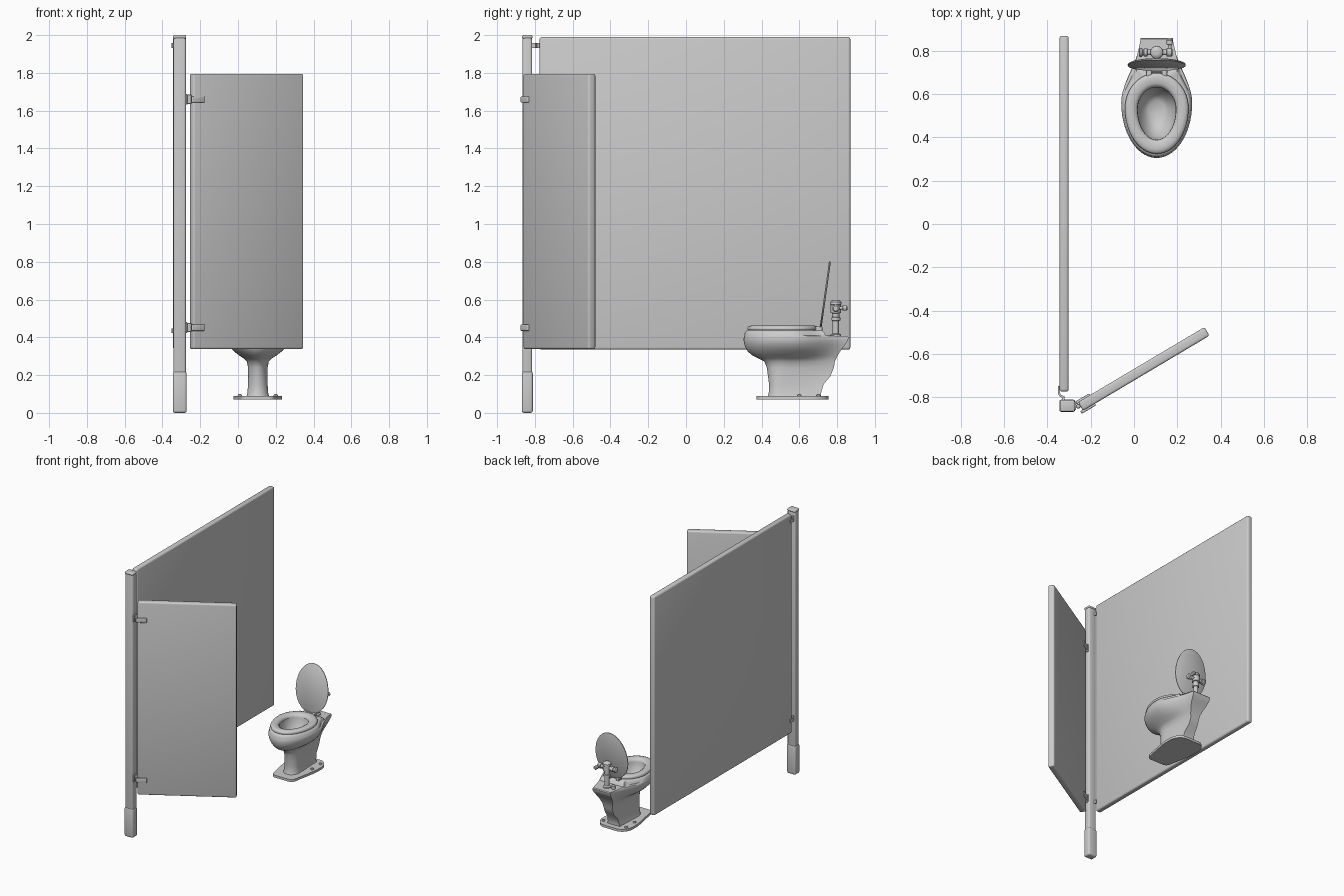
import bpy, bmesh, math
from mathutils import Matrix, Vector

CX = 0.105  # toilet centre line


def finish(name, bm, angle=35):
    bmesh.ops.recalc_face_normals(bm, faces=bm.faces)
    me = bpy.data.meshes.new(name)
    bm.to_mesh(me)
    bm.free()
    ob = bpy.data.objects.new(name, me)
    bpy.context.collection.objects.link(ob)
    bpy.ops.object.select_all(action='DESELECT')
    ob.select_set(True)
    bpy.context.view_layer.objects.active = ob
    bpy.ops.object.shade_smooth_by_angle(angle=math.radians(angle))
    return ob


def box(name, lo, hi, bevel=0.0, segs=3, mat=None):
    lo, hi = Vector(lo), Vector(hi)
    bm = bmesh.new()
    bmesh.ops.create_cube(bm, size=1)
    for v in bm.verts:
        v.co = Vector([(lo[i] + hi[i]) / 2 + v.co[i] * (hi[i] - lo[i]) for i in range(3)])
    if bevel:
        bmesh.ops.bevel(bm, geom=bm.edges[:], offset=bevel, segments=segs, profile=0.5, affect='EDGES')
    if mat:
        bm.transform(mat)
    return finish(name, bm)


def loft(name, rings, mat=None, wrap=False, angle=35):
    bm = bmesh.new()
    rows = [[bm.verts.new(p) for p in r] for r in rings]
    pairs = list(zip(rows, rows[1:])) + ([(rows[-1], rows[0])] if wrap else [])
    n = len(rows[0])
    for a, b in pairs:
        for i in range(n):
            bm.faces.new((a[i], a[(i + 1) % n], b[(i + 1) % n], b[i]))
    if not wrap:
        bm.faces.new(rows[0])
        bm.faces.new(rows[-1])
    if mat:
        bm.transform(mat)
    return finish(name, bm, angle)


def turned(name, profile, start, axis, n=24):
    """Lathe of (distance along axis, radius) pairs."""
    rings = [[(r * math.cos(2 * math.pi * i / n), r * math.sin(2 * math.pi * i / n), d)
              for i in range(n)] for d, r in profile]
    rot = Vector((0, 0, 1)).rotation_difference(Vector(axis)).to_matrix().to_4x4()
    return loft(name, rings, Matrix.Translation(start) @ rot)


def ring(z, yf, yc, yb, w, wb=None):
    """Bowl outline: round front, back either round or tapering to half width wb."""
    half = []
    for i in range(15):
        a = math.pi / 2 * i / 14
        half.append((w * math.sin(a), yc - (yc - yf) * math.cos(a), z))
    for i in range(1, 13):
        s = i / 12
        if wb is None:
            a = s * math.radians(86)
            half.append((w * math.cos(a), yc + (yb - yc) * math.sin(a), z))
        else:
            half.append((w + (wb - w) * s * s * (3 - 2 * s), yc + (yb - yc) * s, z))
    return half + [(-x, y, zz) for x, y, zz in reversed(half[1:])]


def prism(name, pts, z0, z1, bevel=0.0, mat=None):
    bm = bmesh.new()
    f = bm.faces.new([bm.verts.new((x, y, z0)) for x, y in pts])
    ext = bmesh.ops.extrude_face_region(bm, geom=[f])['geom']
    for v in ext:
        if isinstance(v, bmesh.types.BMVert):
            v.co.z = z1
    if bevel:
        up = [e for e in bm.edges if abs(e.verts[0].co.z - e.verts[1].co.z) > 1e-4]
        bmesh.ops.bevel(bm, geom=up, offset=bevel, segments=5, profile=0.5, affect='EDGES')
    if mat:
        bm.transform(mat)
    return finish(name, bm)


# Post with floor shoe and cap
box("post", (-0.342, -0.866, 0.01), (-0.275, -0.814, 1.99), 0.012)
box("post_shoe", (-0.345, -0.869, 0), (-0.272, -0.811, 0.22), 0.012)
box("post_cap", (-0.343, -0.867, 1.982), (-0.274, -0.813, 2.0), 0.007)

# Side panel
box("side_panel", (-0.344, -0.775, 0.335), (-0.302, 0.87, 1.99), 0.012)

# Door, standing ajar
door = Matrix.Translation((0.045, -0.67, 0)) @ Matrix.Rotation(math.radians(30.7), 4, 'Z')
box("door", (-0.34, -0.023, 0.338), (0.34, 0.023, 1.795), 0.01, mat=door)

for tag, hz, pz in (("upper", 1.66, 1.945), ("lower", 0.452, 0.435)):
    # Hinge: post plate, knuckle, and wings either side of the door
    box(tag + "_hinge_plate", (-0.277, -0.86, hz - 0.028), (-0.268, -0.82, hz + 0.028), 0.003)
    turned(tag + "_hinge_pin", [(0, 0.008), (0.003, 0.011), (0.047, 0.011), (0.05, 0.008)],
           (-0.258, -0.842, hz - 0.025), (0, 0, 1))
    for side in (-1, 1):
        y0, y1 = sorted((side * 0.018, side * 0.032))
        box(tag + "_hinge_wing", (-0.352, y0, hz - 0.018), (-0.275, y1, hz + 0.016), 0.005, mat=door)
    # Bent clip between panel and post
    prism(tag + "_panel_clip", [(-0.343, -0.748), (-0.352, -0.748), (-0.352, -0.783), (-0.345, -0.797),
                                (-0.332, -0.803), (-0.332, -0.818), (-0.322, -0.818), (-0.322, -0.796),
                                (-0.337, -0.790), (-0.343, -0.780)], pz - 0.013, pz + 0.013)

# Toilet foot plate and bolt caps
at = Matrix.Translation((CX, 0, 0))
prism("foot_plate", [(-0.085, 0.373), (0.085, 0.373), (0.128, 0.60), (0.128, 0.70), (0.085, 0.755),
                     (-0.085, 0.755), (-0.128, 0.70), (-0.128, 0.60)], 0.072, 0.09, 0.03, at)
for sx in (-1, 1):
    for y in (0.60, 0.70):
        turned("bolt_cap", [(0, 0.012), (0.006, 0.011), (0.01, 0.006)], (CX + sx * 0.095, y, 0.089), (0, 0, 1), 16)

# Bowl body: pedestal, flare, rear shelf, rim, then hollow inside
loft("toilet_bowl", [
    ring(0.088, 0.432, 0.50, 0.715, 0.060, 0.052),
    ring(0.105, 0.438, 0.50, 0.715, 0.055, 0.048),
    ring(0.150, 0.440, 0.50, 0.728, 0.052, 0.042),
    ring(0.195, 0.434, 0.51, 0.765, 0.051, 0.036),
    ring(0.240, 0.428, 0.52, 0.783, 0.052, 0.036),
    ring(0.272, 0.415, 0.53, 0.788, 0.058, 0.042),
    ring(0.288, 0.385, 0.54, 0.796, 0.074, 0.046),
    ring(0.305, 0.350, 0.55, 0.804, 0.100, 0.052),
    ring(0.325, 0.327, 0.56, 0.816, 0.126, 0.060),
    ring(0.345, 0.315, 0.56, 0.830, 0.145, 0.066),
    ring(0.365, 0.308, 0.56, 0.845, 0.158, 0.071),
    ring(0.385, 0.305, 0.56, 0.858, 0.164, 0.074),
    ring(0.400, 0.306, 0.56, 0.860, 0.164, 0.075),
    ring(0.406, 0.308, 0.56, 0.855, 0.163, 0.073),
    ring(0.410, 0.309, 0.56, 0.740, 0.161, 0.100),
    ring(0.428, 0.312, 0.56, 0.730, 0.157, 0.098),
    ring(0.436, 0.322, 0.56, 0.722, 0.148, 0.092),
    ring(0.436, 0.385, 0.53, 0.640, 0.096),
    ring(0.415, 0.388, 0.53, 0.636, 0.094),
    ring(0.370, 0.405, 0.53, 0.620, 0.082),
    ring(0.330, 0.440, 0.53, 0.595, 0.058),
    ring(0.310, 0.475, 0.53, 0.570, 0.035)], at, angle=45)

# Seat ring
loft("seat", [
    ring(0.438, 0.328, 0.535, 0.695, 0.144),
    ring(0.450, 0.324, 0.535, 0.698, 0.147),
    ring(0.458, 0.331, 0.535, 0.692, 0.141),
    ring(0.462, 0.345, 0.535, 0.680, 0.128),
    ring(0.460, 0.372, 0.530, 0.650, 0.104),
    ring(0.452, 0.387, 0.530, 0.636, 0.090),
    ring(0.438, 0.390, 0.530, 0.632, 0.088)], at, wrap=True, angle=60)

# Raised lid
loft("lid", [ring(0.000, -0.357, -0.165, -0.003, 0.131), ring(0.002, -0.36, -0.165, 0, 0.134),
             ring(0.007, -0.36, -0.165, 0, 0.134), ring(0.010, -0.354, -0.165, -0.006, 0.128)],
     Matrix.Translation((CX, 0.707, 0.446)) @ Matrix.Rotation(math.radians(-98), 4, 'X'))

# Lid hinges
for sx in (-1, 1):
    box("lid_hinge_block", (CX + sx * 0.036 - 0.012, 0.675, 0.43), (CX + sx * 0.036 + 0.012, 0.722, 0.458), 0.005)
turned("lid_hinge_rod", [(0, 0.006), (0.10, 0.006)], (CX - 0.05, 0.707, 0.449), (1, 0, 0), 12)

# Flush valve: riser, body, side outlet, lever
VY = 0.793
turned("valve_riser", [(0, 0.029), (0.012, 0.028), (0.018, 0.017), (0.085, 0.017), (0.088, 0.024), (0.102, 0.024),
                       (0.105, 0.019), (0.125, 0.019), (0.128, 0.027), (0.170, 0.027), (0.173, 0.030),
                       (0.185, 0.029), (0.193, 0.022), (0.196, 0.010)], (CX, VY, 0.402), (0, 0, 1))
turned("valve_outlet", [(0, 0.013), (0.042, 0.013), (0.044, 0.019), (0.058, 0.019), (0.060, 0.014), (0.066, 0.014),
                        (0.068, 0.021), (0.078, 0.021), (0.083, 0.013)], (CX, VY, 0.553), (-1, 0, 0))
turned("valve_lever_socket", [(0, 0.013), (0.045, 0.013), (0.047, 0.020), (0.068, 0.020), (0.074, 0.013)],
       (CX, VY, 0.553), (1, 0, 0))
turned("valve_lever", [(0, 0.008), (0.035, 0.008), (0.037, 0.014), (0.056, 0.014), (0.061, 0.009)],
       (CX + 0.06, VY, 0.555), (0, 1, 0))
# Supply stub behind the lid
turned("shelf_supply_stub", [(0, 0.014), (0.03, 0.014), (0.036, 0.008)], (CX - 0.055, VY, 0.402), (0, 0, 1))
